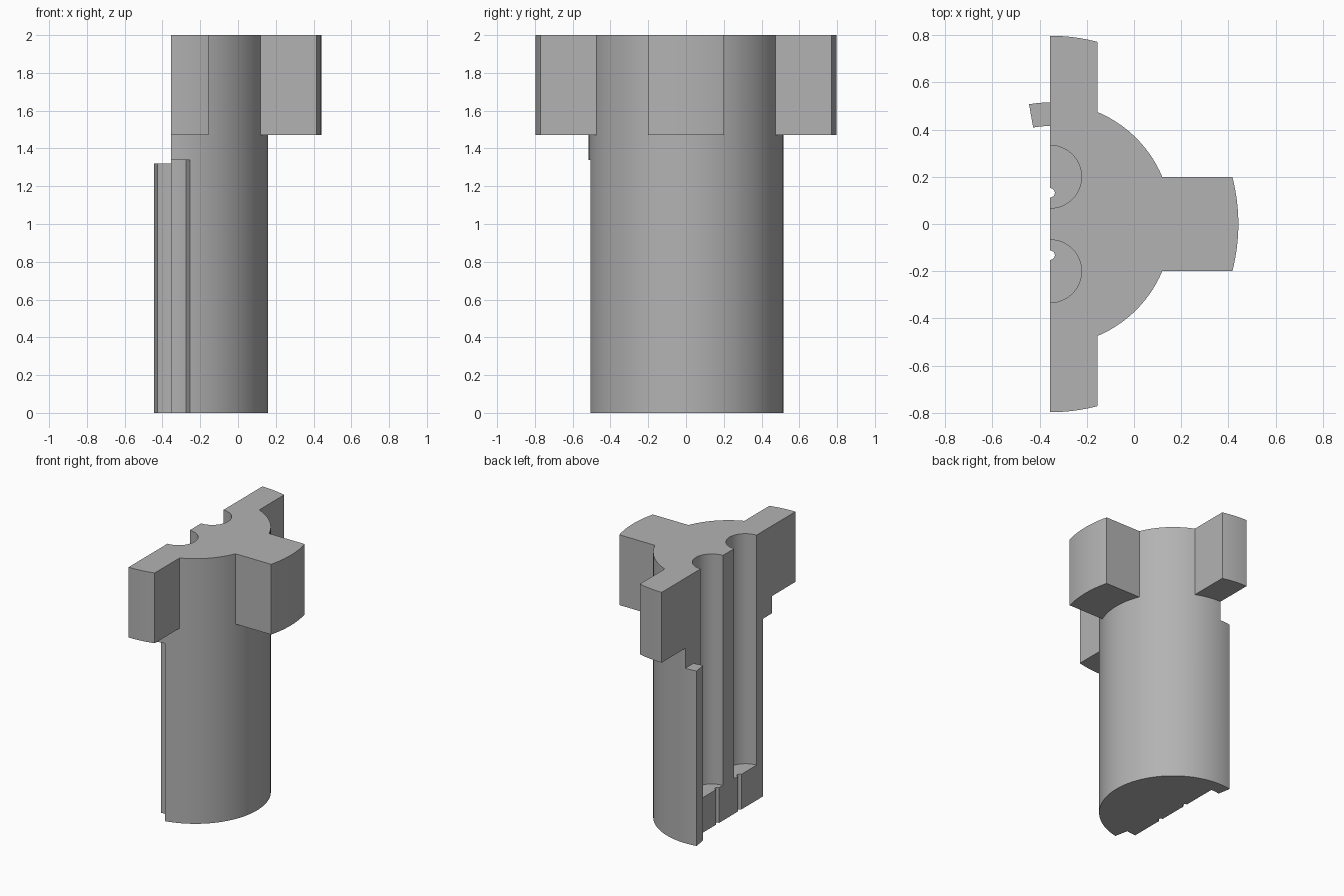
import bpy, bmesh
from math import sin, cos, radians, asin, degrees

if "Cube" in bpy.data.objects:
    bpy.data.objects.remove(bpy.data.objects["Cube"])

CX = -0.355          # flat split face, also the axis of the round body
R_BODY, R_LUG = 0.515, 0.797
TOP, LUG_BASE, BORE_FLOOR = 2.0, 1.47, 0.265

grey = bpy.data.materials.new("plain grey")
grey.use_nodes = True
colour = (0.45, 0.45, 0.45, 1)
grey.diffuse_color = colour
grey.node_tree.nodes["Principled BSDF"].inputs["Base Color"].default_value = colour


def arc(r, a0, a1, n, cx=CX, cy=0.0):
    """Points on an arc, angles in degrees."""
    angles = [radians(a0 + (a1 - a0) * i / n) for i in range(n + 1)]
    return [(cx + r * cos(a), cy + r * sin(a)) for a in angles]


def prism(name, outline, z0, z1):
    """Extrude a flat outline upwards."""
    bm = bmesh.new()
    base = bm.faces.new([bm.verts.new((x, y, z0)) for x, y in outline])
    new = bmesh.ops.extrude_face_region(bm, geom=[base])["geom"]
    bmesh.ops.translate(bm, vec=(0, 0, z1 - z0),
                        verts=[v for v in new if isinstance(v, bmesh.types.BMVert)])
    bmesh.ops.recalc_face_normals(bm, faces=bm.faces)
    mesh = bpy.data.meshes.new(name)
    bm.to_mesh(mesh)
    bm.free()
    mesh.materials.append(grey)
    obj = bpy.data.objects.new(name, mesh)
    bpy.context.collection.objects.link(obj)
    return obj


def combine(target, other, operation):
    """Apply a boolean and discard the helper."""
    mod = target.modifiers.new("boolean", "BOOLEAN")
    mod.operation, mod.solver, mod.object = operation, "EXACT", other
    bpy.context.view_layer.objects.active = target
    bpy.ops.object.modifier_apply(modifier=mod.name)
    bpy.data.objects.remove(other)


# Half-round body
body = prism("half_plug_body", arc(R_BODY, -90, 90, 96), 0, TOP)

# Three lugs around the top, rounded on their outer ends
half = degrees(asin(0.2 / R_LUG))
middle = [(CX + 0.1, -0.2)] + arc(R_LUG, -half, half, 16) + [(CX + 0.1, 0.2)]
combine(body, prism("middle_lug", middle, LUG_BASE, TOP), "UNION")
for side in (-1, 1):
    end = arc(R_LUG, side * 90, side * (90 - half), 8)
    outline = [(CX, side * 0.35)] + end + [(CX + 0.2, side * 0.35)]
    combine(body, prism("side_lug", outline, LUG_BASE, TOP), "UNION")

# Locating key on one edge of the split face, matching slot on the other
key = arc(0.415, 90, 100, 4) + arc(R_BODY, 100, 90, 4)
combine(body, prism("locating_key", key, 0, 1.32), "UNION")
slot = arc(0.41, -95, -78.8, 8) + arc(0.6, -78.8, -95, 8)
combine(body, prism("slot_cutter", slot, -0.1, 1.34), "DIFFERENCE")

# Two half bores, each with a thin wire groove through its floor
for side in (-1, 1):
    bore = arc(0.133, 0, 360, 48, cy=side * 0.2)[:-1]
    combine(body, prism("bore_cutter", bore, BORE_FLOOR, 2.1), "DIFFERENCE")
    groove = arc(0.02, 0, 360, 16, cy=side * 0.132)[:-1]
    combine(body, prism("groove_cutter", groove, -0.1, 0.4), "DIFFERENCE")

# Smooth rounds, sharp corners
bpy.ops.object.select_all(action="DESELECT")
body.select_set(True)
bpy.context.view_layer.objects.active = body
bpy.ops.object.shade_smooth_by_angle(angle=radians(30))
